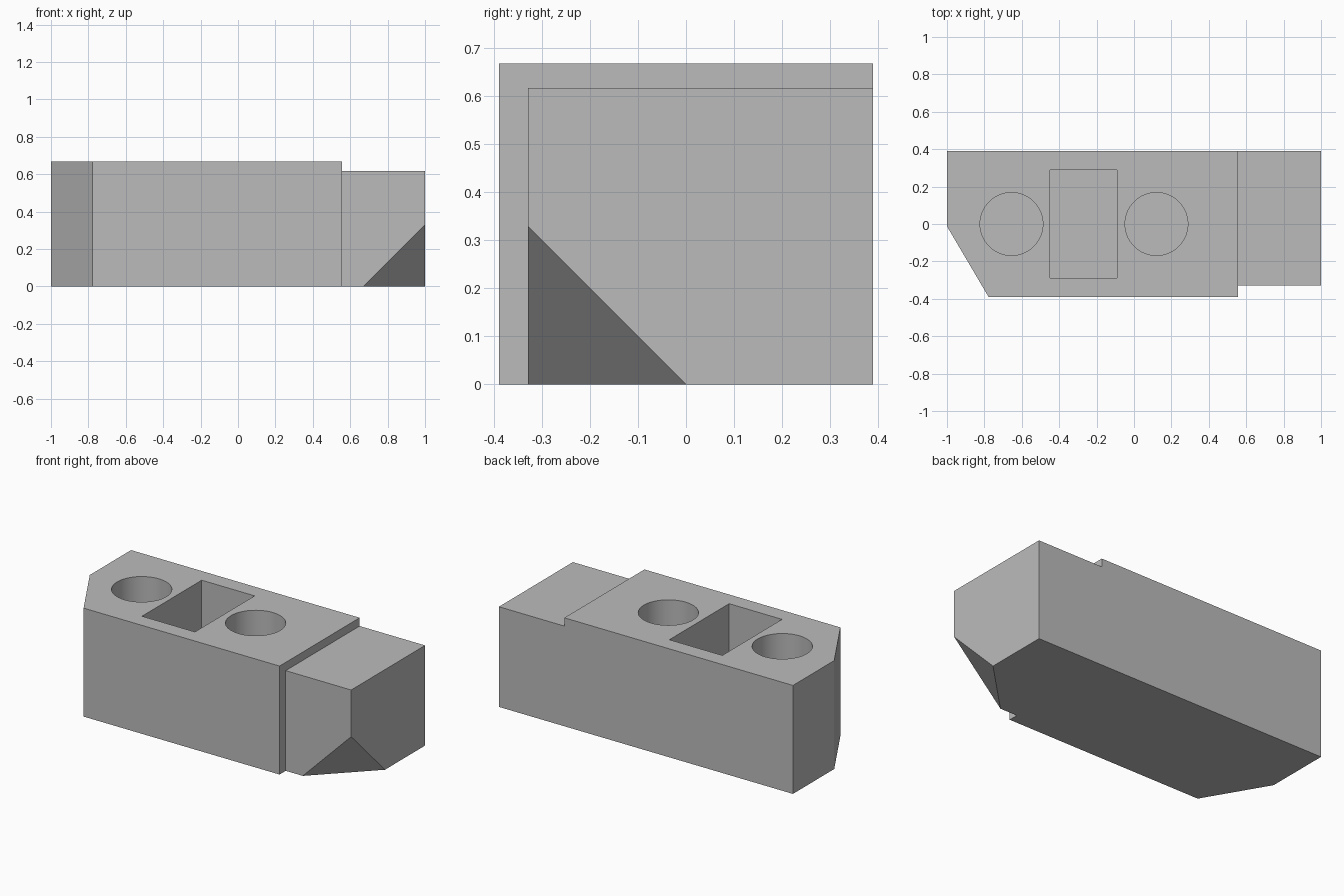
import bpy, bmesh, math
from mathutils import Vector

cube = bpy.data.objects.get("Cube")
if cube:
    bpy.data.objects.remove(cube)

HEIGHT, NOSE_TOP, STEP_X = 0.667, 0.616, 0.555
HOLE_DEPTH = 0.5

grey = bpy.data.materials.new("plain grey")
grey.use_nodes = True
colour = (0.5, 0.5, 0.5, 1)
grey.diffuse_color = colour
grey.node_tree.nodes["Principled BSDF"].inputs["Base Color"].default_value = colour


def prism(name, outline, z0, z1, corner_cut=False):
    """Extrude an outline in plan from z0 to z1."""
    bm = bmesh.new()
    base = bm.faces.new([bm.verts.new((x, y, z0)) for x, y in outline])
    top = bmesh.ops.extrude_face_region(bm, geom=[base])["geom"]
    bmesh.ops.translate(bm, vec=(0, 0, z1 - z0),
                        verts=[v for v in top if isinstance(v, bmesh.types.BMVert)])
    if corner_cut:
        # Slice off the lower front corner of the nose and cap it
        cut = bmesh.ops.bisect_plane(bm, geom=bm.verts[:] + bm.edges[:] + bm.faces[:],
                                     plane_co=(1, 0, 0), plane_no=Vector((1, -1, -1)),
                                     clear_outer=True)["geom_cut"]
        bmesh.ops.holes_fill(bm, edges=[e for e in cut if isinstance(e, bmesh.types.BMEdge)])
    bmesh.ops.recalc_face_normals(bm, faces=bm.faces)
    mesh = bpy.data.meshes.new(name)
    bm.to_mesh(mesh)
    bm.free()
    mesh.materials.append(grey)
    obj = bpy.data.objects.new(name, mesh)
    bpy.context.collection.objects.link(obj)
    return obj


def rectangle(x0, x1, y0, y1):
    return [(x0, y0), (x1, y0), (x1, y1), (x0, y1)]


def circle(cx, radius, sides=64):
    angles = [math.tau * i / sides for i in range(sides)]
    return [(cx + radius * math.cos(a), radius * math.sin(a)) for a in angles]


# Block with an angled end and a narrower nose
body = prism("block_body", [(-1, 0.389), (-1, -0.012), (-0.778, -0.389), (STEP_X, -0.389),
                            (STEP_X, -0.329), (1, -0.329), (1, 0.389)],
             0, HEIGHT, corner_cut=True)

# Cutters: lowered nose top, two round pockets and a rectangular pocket
floor = HEIGHT - HOLE_DEPTH
cutters = [
    prism("nose_step_cutter", rectangle(STEP_X, 1.2, -0.6, 0.6), NOSE_TOP, 1),
    prism("left_round_cutter", circle(0.12, 0.168), floor, 1),
    prism("right_round_cutter", circle(-0.655, 0.168), floor, 1),
    prism("rectangular_cutter", rectangle(-0.45, -0.09, -0.29, 0.29), floor, 1),
]

bpy.ops.object.select_all(action="DESELECT")
body.select_set(True)
bpy.context.view_layer.objects.active = body
for cutter in cutters:
    cutter.hide_render = True
    mod = body.modifiers.new(cutter.name, "BOOLEAN")
    mod.operation = "DIFFERENCE"
    mod.solver = "EXACT"
    mod.object = cutter
    bpy.ops.object.modifier_apply(modifier=mod.name)
    bpy.data.objects.remove(cutter)

# Smooth pocket walls, crisp edges elsewhere
bpy.ops.object.shade_smooth_by_angle(angle=math.radians(25))
